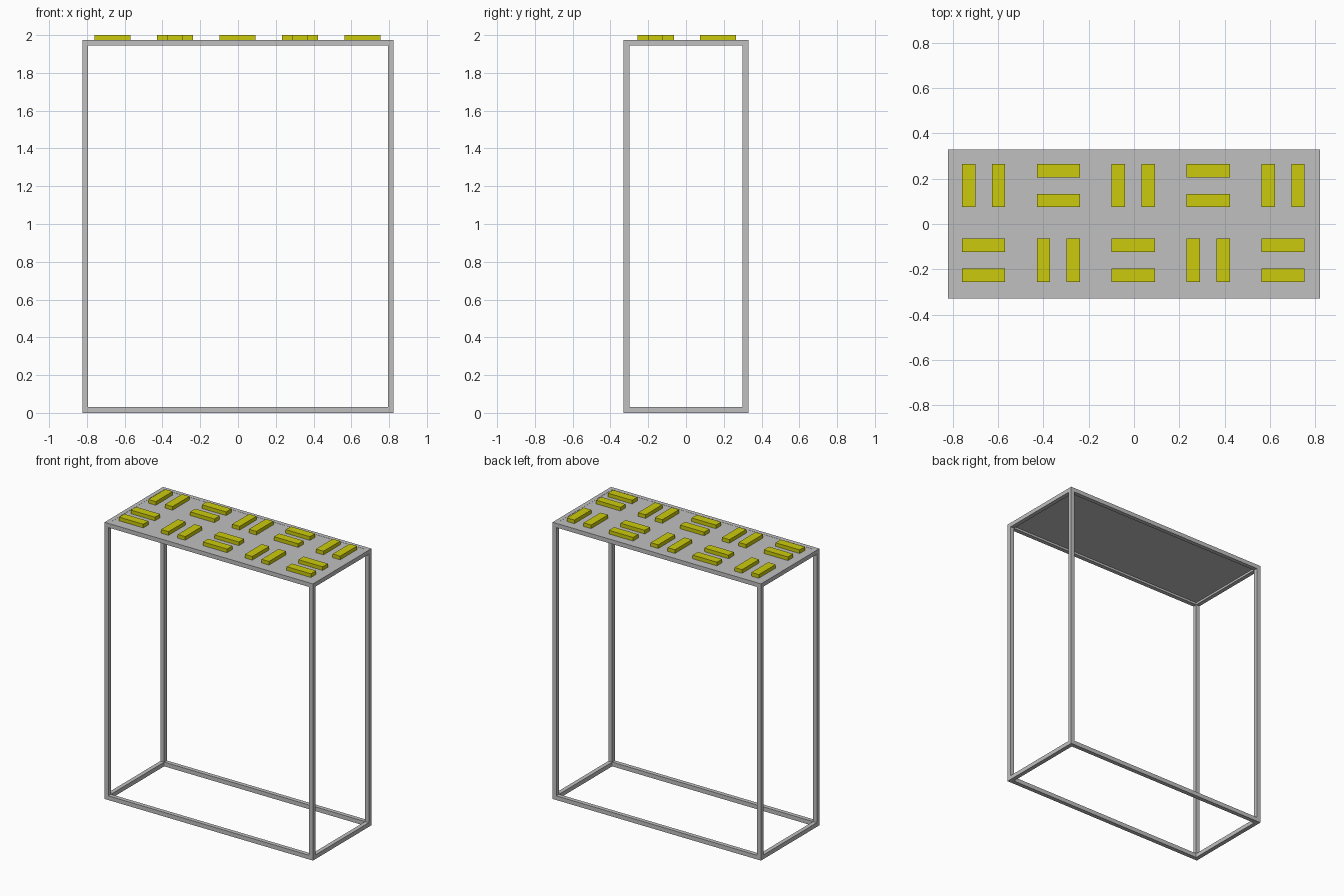
import bpy, bmesh
from mathutils import Vector

if "Cube" in bpy.data.objects:
    bpy.data.objects.remove(bpy.data.objects["Cube"])


def material(name, rgb):
    m = bpy.data.materials.new(name)
    m.diffuse_color = (*rgb, 1.0)
    m.use_nodes = True
    m.node_tree.nodes["Principled BSDF"].inputs["Base Color"].default_value = m.diffuse_color
    return m


grey = material("grey metal", (0.53, 0.53, 0.53))
yellow = material("yellow", (0.6, 0.6, 0.004))


def box(name, lo, hi, mat):
    """Axis-aligned box from its low corner to its high corner."""
    lo, hi = Vector(lo), Vector(hi)
    bm = bmesh.new()
    bmesh.ops.create_cube(bm, size=1.0)
    for v in bm.verts:
        v.co = Vector([(lo[i] + hi[i]) / 2 + v.co[i] * (hi[i] - lo[i]) for i in range(3)])
    me = bpy.data.meshes.new(name)
    bm.to_mesh(me)
    bm.free()
    me.materials.append(mat)
    ob = bpy.data.objects.new(name, me)
    bpy.context.collection.objects.link(ob)
    return ob


X, Y, H, T = 0.823, 0.33, 1.975, 0.03   # frame half sizes, height, tube width

# corner posts
for sx in (-1, 1):
    for sy in (-1, 1):
        cx, cy = sx * (X - T / 2), sy * (Y - T / 2)
        box("corner_post", (cx - T / 2, cy - T / 2, 0), (cx + T / 2, cy + T / 2, H), grey)

# bottom and top rails, between the posts
for level, z in (("bottom", 0), ("top", H - T)):
    for s in (-1, 1):
        cy, cx = s * (Y - T / 2), s * (X - T / 2)
        box(level + "_long_rail", (-X + T, cy - T / 2, z), (X - T, cy + T / 2, z + T), grey)
        box(level + "_short_rail", (cx - T / 2, -Y + T, z), (cx + T / 2, Y - T, z + T), grey)

# top panel set in the frame
box("top_panel", (-X + T, -Y + T, H - 0.015), (X - T, Y - T, H - 0.001), grey)

# slat pairs in a checker of alternating directions
L, W, GAP = 0.0955, 0.0295, 0.066   # half length, half width, offset from pair centre
for row, cy in enumerate((0.17, -0.16)):
    for col in range(5):
        cx = -0.003 + (col - 2) * 0.331
        along_y = (row + col) % 2 == 0
        for s in (-GAP, GAP):
            if along_y:
                x, y, hx, hy = cx + s, cy, W, L
            else:
                x, y, hx, hy = cx, cy + s, L, W
            box("yellow_slat", (x - hx, y - hy, H - 0.001), (x + hx, y + hy, 2.0), yellow)
